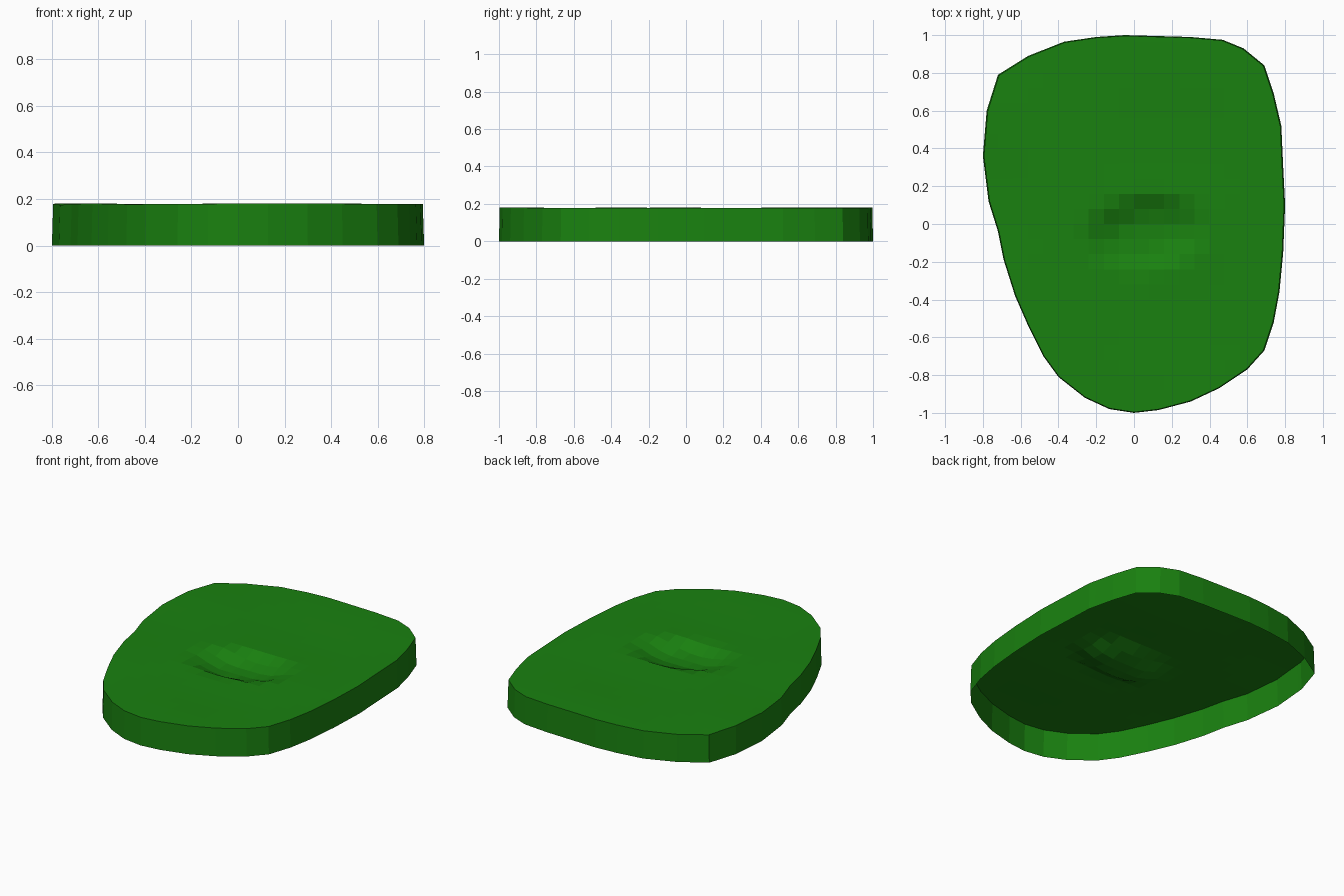
import bpy, bmesh, math
from mathutils import Vector

if "Cube" in bpy.data.objects:
    bpy.data.objects.remove(bpy.data.objects["Cube"])

OUTLINE = [(0, -1), (.13, -.985), (.3, -.94), (.45, -.87), (.6, -.77), (.69, -.67), (.74, -.52),
           (.77, -.36), (.79, -.15), (.8, .1), (.79, .3), (.78, .52), (.74, .69), (.69, .84),
           (.58, .93), (.47, .975), (.3, .99), (-.05, 1), (-.2, .99), (-.37, .965), (-.56, .89),
           (-.72, .79), (-.78, .6), (-.8, .36), (-.77, .12), (-.72, -.04), (-.69, -.19),
           (-.63, -.38), (-.56, -.54), (-.48, -.7), (-.4, -.81), (-.26, -.92), (-.13, -.98)]

green = bpy.data.materials.new("grass_green")
green.diffuse_color = (0.01, 0.22, 0.005, 1)
green.use_nodes = True
green.node_tree.nodes["Principled BSDF"].inputs["Base Color"].default_value = green.diffuse_color


def height(x, y):
    """Nearly level ground with a shallow oval hollow in the middle."""
    z = 0.178 + 0.003 * math.sin(3 * x + 1) * math.cos(7 * y + x)
    u, v = x - 0.06, y + 0.05 - 0.1 * (x - 0.06)
    r = math.hypot(u / 0.36, v / 0.22)
    t = min(max((1 - r) / 0.65, 0), 1)
    return z - 0.06 * t * t * (3 - 2 * t)


def add_object(name, bm):
    mesh = bpy.data.meshes.new(name)
    bm.to_mesh(mesh)
    bm.free()
    mesh.materials.append(green)
    obj = bpy.data.objects.new(name, mesh)
    bpy.context.collection.objects.link(obj)
    return obj


# Ground slab: gridded top surface with an open underside
bm = bmesh.new()
bm.faces.new([bm.verts.new((x * 0.993, y * 0.996, 0.18)) for x, y in OUTLINE])
for axis in (Vector((1, 0, 0)), Vector((0, 1, 0))):
    for i in range(-12, 13):
        bmesh.ops.bisect_plane(bm, geom=bm.verts[:] + bm.edges[:] + bm.faces[:],
                               plane_co=axis * i * 0.08, plane_no=axis, dist=1e-5)
for v in bm.verts:
    v.co.z = height(v.co.x, v.co.y)

# Side wall: rim drawn down to the floor, very slightly flared
rim = [e for e in bm.edges if e.is_boundary]
wall = bmesh.ops.extrude_edge_only(bm, edges=rim)["geom"]
for v in (g for g in wall if isinstance(g, bmesh.types.BMVert)):
    v.co = (v.co.x / 0.993, v.co.y / 0.996, 0)
bmesh.ops.recalc_face_normals(bm, faces=bm.faces[:])
add_object("ground_slab", bm)

# Small round cup marker near the right edge
bm = bmesh.new()
bmesh.ops.create_circle(bm, cap_ends=True, segments=20, radius=0.022)
cup = add_object("cup_disc", bm)
cup.location = (0.65, 0.08, height(0.65, 0.08) + 0.002)
